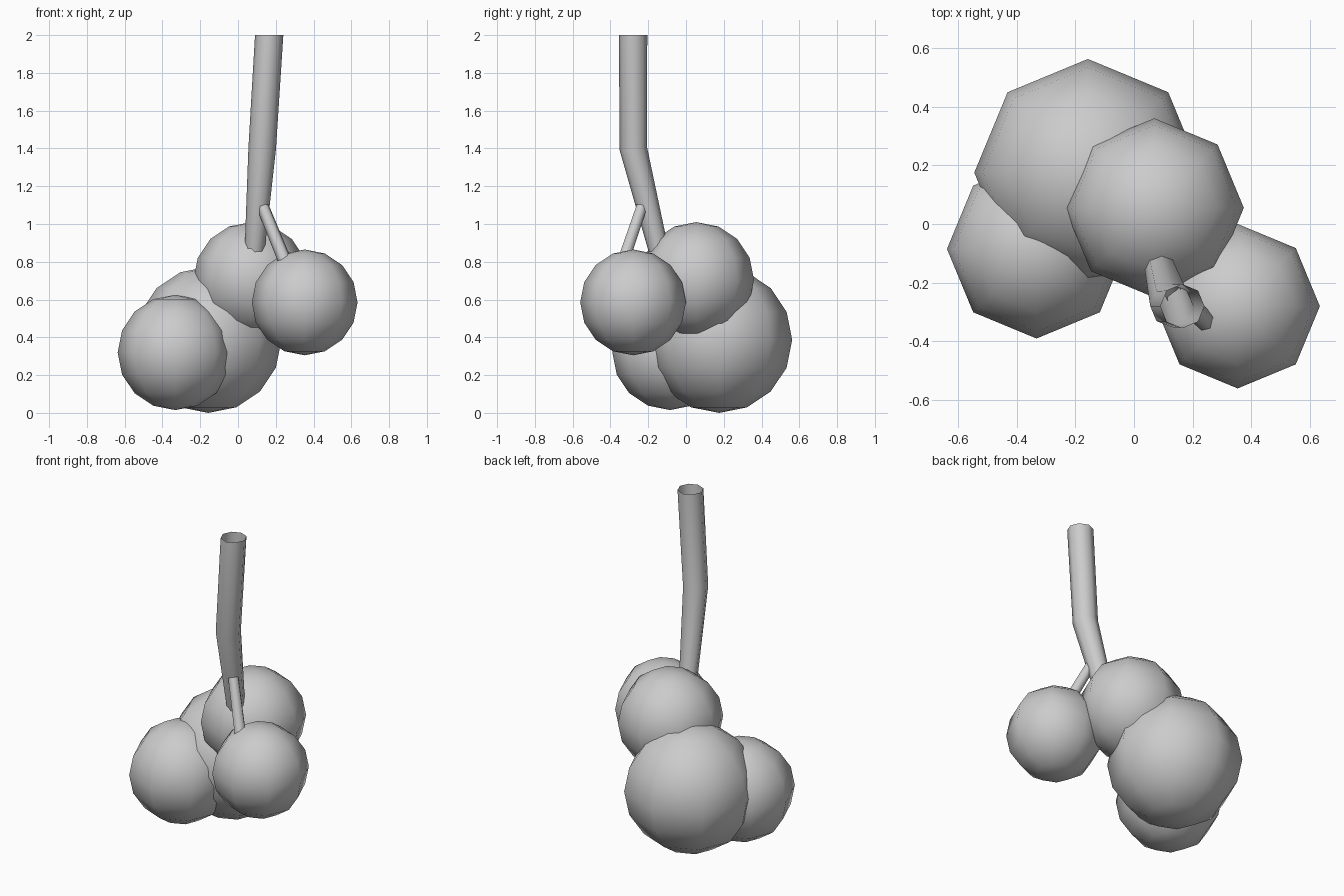
import bpy, bmesh, math
from mathutils import Vector

if "Cube" in bpy.data.objects:
    bpy.data.objects.remove(bpy.data.objects["Cube"])


def finish(bm, name):
    bmesh.ops.recalc_face_normals(bm, faces=bm.faces)
    for f in bm.faces:
        f.smooth = True
    mesh = bpy.data.meshes.new(name)
    bm.to_mesh(mesh)
    bm.free()
    obj = bpy.data.objects.new(name, mesh)
    bpy.context.collection.objects.link(obj)


def berry(name, centre, radius):
    """Low-poly smooth-shaded ball, eight segments by eight rings."""
    bm = bmesh.new()
    bmesh.ops.create_uvsphere(bm, u_segments=8, v_segments=8, radius=radius)
    bmesh.ops.translate(bm, verts=bm.verts, vec=centre)
    finish(bm, name)


def tube(name, path, sides):
    """Open-ended tapered tube through (x, y, z, radius) points."""
    bm = bmesh.new()
    pts = [Vector(p[:3]) for p in path]
    rings = []
    for i, p in enumerate(pts):
        axis = (pts[min(i + 1, len(pts) - 1)] - pts[max(i - 1, 0)]).normalized()
        if i == len(pts) - 1 and len(pts) > 2:
            axis = Vector((0, 0, 1))  # level cut at the top
        v = axis.cross(Vector((1, 0, 0))).normalized()
        u = v.cross(axis)
        ring = []
        for k in range(sides):
            a = 2 * math.pi * k / sides
            ring.append(bm.verts.new(p + path[i][3] * (u * math.cos(a) + v * math.sin(a))))
        rings.append(ring)
    for a, b in zip(rings, rings[1:]):
        for k in range(sides):
            n = (k + 1) % sides
            bm.faces.new((a[k], a[n], b[n], b[k]))
    finish(bm, name)


# Cluster of round fruits
berry("berry_large", (-0.157, 0.175, 0.387), 0.387)
berry("berry_left", (-0.332, -0.085, 0.32), 0.305)
berry("berry_top", (0.069, 0.055, 0.705), 0.305)
berry("berry_right", (0.353, -0.28, 0.585), 0.28)

# Main stem, bending down into the top berry
tube("main_stem", [(0.082, -0.125, 0.78, 0.05),
                   (0.128, -0.279, 1.4, 0.073),
                   (0.165, -0.28, 2.0, 0.075)], 8)

# Small side stem reaching the right berry
tube("side_stem", [(0.258, -0.34, 0.78, 0.036),
                   (0.132, -0.235, 1.09, 0.033)], 6)
